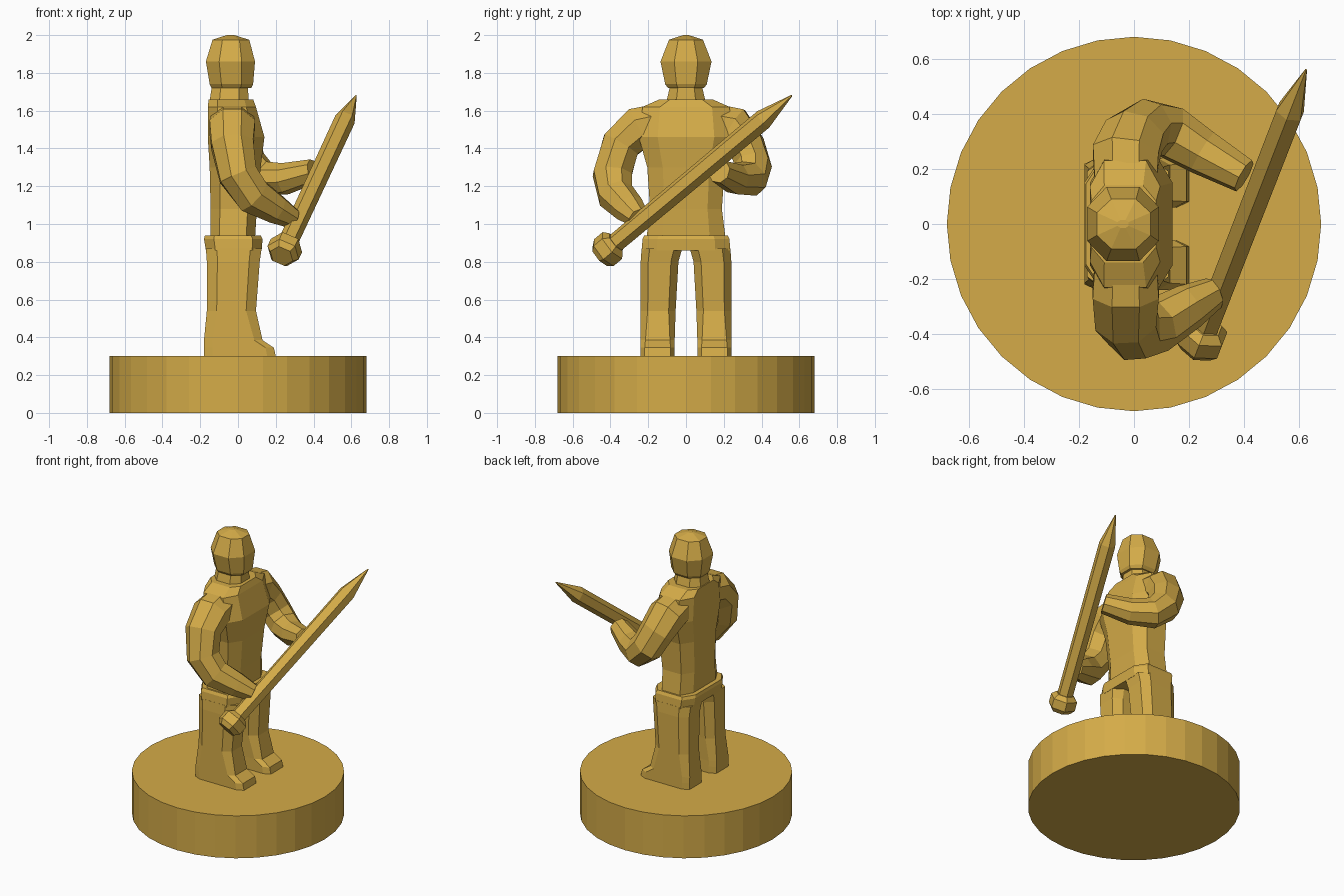
import bpy, bmesh, math
from mathutils import Vector

if "Cube" in bpy.data.objects:
    bpy.data.objects.remove(bpy.data.objects["Cube"])

gold = bpy.data.materials.new("gold")
gold.diffuse_color = (0.66, 0.41, 0.065, 1)
gold.use_nodes = True
gold.node_tree.nodes["Principled BSDF"].inputs["Base Color"].default_value = gold.diffuse_color


def loft(name, rings):
    """Skin a list of equal-length point rings and cap both ends."""
    bm = bmesh.new()
    rows = [[bm.verts.new(p) for p in ring] for ring in rings]
    n = len(rows[0])
    for a, b in zip(rows, rows[1:]):
        for i in range(n):
            j = (i + 1) % n
            bm.faces.new((a[i], a[j], b[j], b[i]))
    bm.faces.new(rows[0][::-1])
    bm.faces.new(rows[-1])
    bmesh.ops.recalc_face_normals(bm, faces=bm.faces[:])
    mesh = bpy.data.meshes.new(name)
    bm.to_mesh(mesh)
    bm.free()
    mesh.materials.append(gold)
    obj = bpy.data.objects.new(name, mesh)
    bpy.context.collection.objects.link(obj)
    return obj


def box_ring(z, x0, x1, y0, y1, cut=0.25):
    """Horizontal rectangle with cut corners."""
    cx, cy = (x1 - x0) * cut, (y1 - y0) * cut
    return [(x0 + cx, y0, z), (x1 - cx, y0, z), (x1, y0 + cy, z), (x1, y1 - cy, z),
            (x1 - cx, y1, z), (x0 + cx, y1, z), (x0, y1 - cy, z), (x0, y0 + cy, z)]


def tube(name, path, radii, sides, u=(1, 0, 0), turn=0.0):
    """Faceted limb along a path; radii are (along u, across u) pairs."""
    pts = [Vector(p) for p in path]
    u = Vector(u)
    rings = []
    for i, p in enumerate(pts):
        d = Vector((0, 0, 0))
        if i > 0:
            d += (p - pts[i - 1]).normalized()
        if i < len(pts) - 1:
            d += (pts[i + 1] - p).normalized()
        d.normalize()
        u = (u - d * u.dot(d)).normalized()
        v = d.cross(u)
        a, b = radii[i]
        angles = [turn + math.tau * k / sides for k in range(sides)]
        rings.append([p + u * a * math.cos(t) + v * b * math.sin(t) for t in angles])
    return loft(name, rings)


# Round plinth
loft("plinth", [[(0.68 * math.sin(math.tau * k / 32), 0.68 * math.cos(math.tau * k / 32), z)
                 for k in range(32)] for z in (0, 0.3)])

# Legs with feet pointing along +x: z, back, front, inner, outer, corner cut
LEG = [(0.30, -0.18, 0.20, 0.06, 0.24, 0.12), (0.345, -0.18, 0.19, 0.06, 0.24, 0.12),
       (0.385, -0.18, 0.13, 0.06, 0.24, 0.14), (0.54, -0.165, 0.095, 0.055, 0.24, 0.2),
       (0.80, -0.165, 0.115, 0.04, 0.24, 0.2), (0.87, -0.17, 0.125, 0.02, 0.235, 0.2)]
for side, s in (("left", 1), ("right", -1)):
    loft(side + "_leg", [box_ring(z, x0, x1, *sorted((s * a, s * b)), c)
                         for z, x0, x1, a, b, c in LEG])

# Hips / lower edge of the jacket
loft("hips", [box_ring(z, x0, x1, -w, w, 0.17) for z, x0, x1, w in (
    (0.86, -0.17, 0.125, 0.235), (0.92, -0.18, 0.13, 0.23), (0.94, -0.175, 0.12, 0.22))])

# Torso
loft("torso", [box_ring(z, x0, x1, -w, w, 0.2) for z, x0, x1, w in (
    (0.92, -0.145, 0.09, 0.21), (1.08, -0.145, 0.10, 0.19), (1.30, -0.15, 0.12, 0.205),
    (1.46, -0.16, 0.14, 0.25), (1.62, -0.16, 0.095, 0.23), (1.66, -0.155, 0.08, 0.14))])

# Neck and head
loft("neck", [box_ring(z, x0, x1, -w, w) for z, x0, x1, w in (
    (1.62, -0.155, 0.06, 0.11), (1.75, -0.135, 0.05, 0.08))])
loft("head", [box_ring(z, x0, x1, -w, w, 0.27) for z, x0, x1, w in (
    (1.72, -0.14, 0.07, 0.095), (1.74, -0.15, 0.08, 0.11), (1.86, -0.17, 0.09, 0.135),
    (1.975, -0.135, 0.06, 0.09), (2.0, -0.06, -0.02, 0.015))])

# Right arm, bent down and forward to the grip
tube("right_arm",
     [(-0.03, -0.12, 1.54), (-0.03, -0.25, 1.51), (-0.03, -0.345, 1.42), (0.0, -0.39, 1.26),
      (0.08, -0.37, 1.15), (0.20, -0.30, 1.08), (0.29, -0.25, 1.03)],
     [(0.12, 0.11), (0.13, 0.12), (0.12, 0.11), (0.11, 0.11),
      (0.105, 0.10), (0.08, 0.085), (0.055, 0.06)], 8, turn=math.pi / 8)

# Left arm, elbow out and forearm level towards the blade
tube("left_arm",
     [(-0.03, 0.12, 1.54), (-0.03, 0.25, 1.51), (0.0, 0.32, 1.42), (0.05, 0.355, 1.31),
      (0.13, 0.335, 1.24), (0.25, 0.26, 1.24), (0.40, 0.175, 1.28)],
     [(0.12, 0.11), (0.13, 0.12), (0.12, 0.10), (0.11, 0.10),
      (0.10, 0.10), (0.085, 0.085), (0.065, 0.065)], 8, turn=math.pi / 8)

# Sword: hexagonal blade with a pointed end and a wider pommel
start, tip = Vector((0.235, -0.445, 0.84)), Vector((0.625, 0.56, 1.68))


def sword_part(name, steps):
    tube(name, [start.lerp(tip, t) for t, r in steps], [(r, r) for t, r in steps],
         6, u=(0, 0, 1))


sword_part("sword_blade", [(0.04, 0.052), (0.85, 0.055), (1.0, 0.004)])
sword_part("sword_pommel", [(-0.012, 0.065), (0.01, 0.09), (0.055, 0.09), (0.075, 0.06)])
